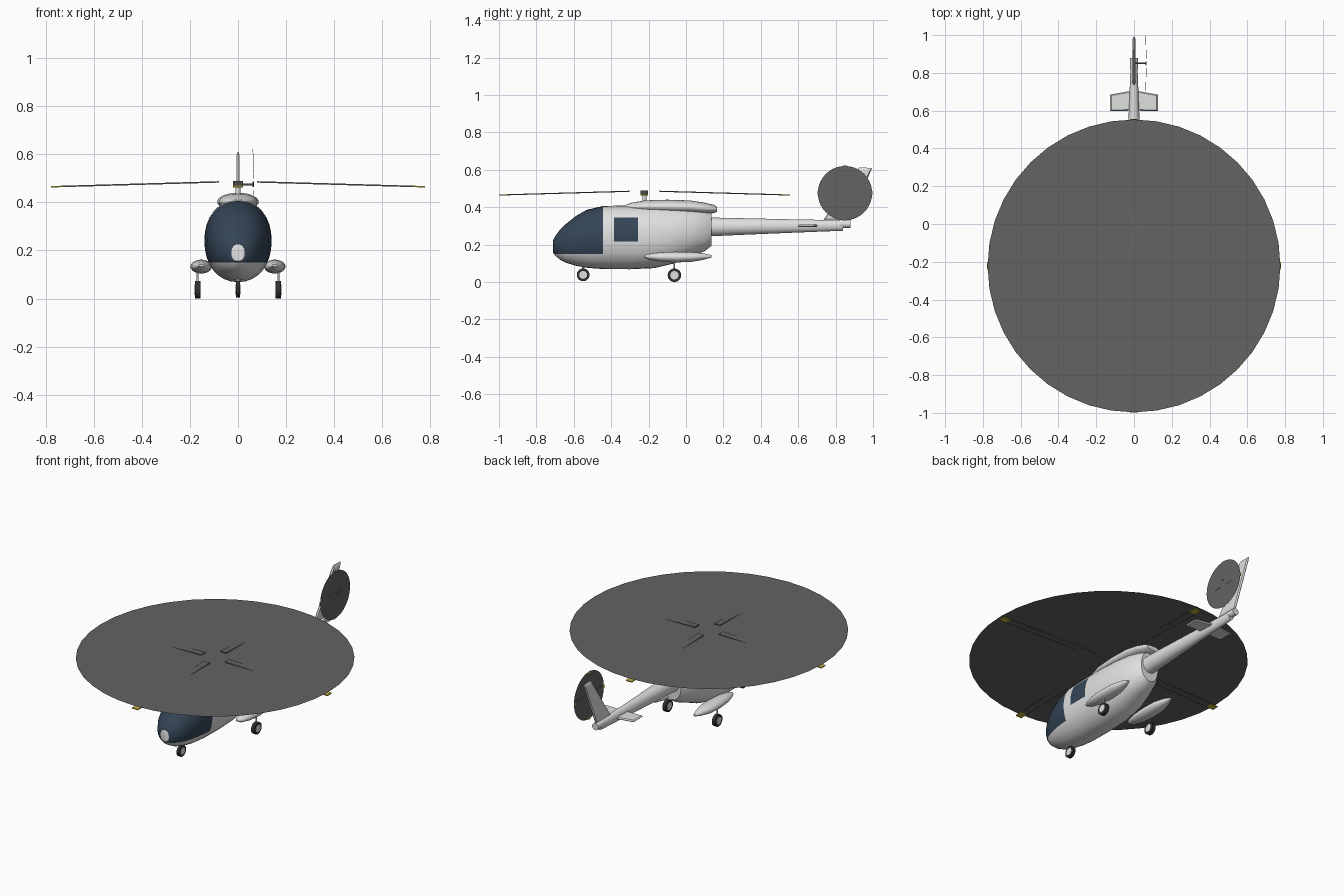
import bpy, bmesh, math
from mathutils import Matrix, Vector

cube = bpy.data.objects.get("Cube")
if cube:
    bpy.data.objects.remove(cube)


def material(name, r, g, b):
    m = bpy.data.materials.new(name)
    m.use_nodes = True
    m.diffuse_color = (r, g, b, 1)
    m.node_tree.nodes["Principled BSDF"].inputs["Base Color"].default_value = (r, g, b, 1)
    return m


paint = material("pale grey paint", .74, .75, .74)
glass = material("dark blue glass", .034, .058, .092)
rotor_grey = material("rotor grey", .125, .125, .125)
yellow = material("tip yellow", .55, .45, .05)
rubber = material("tyre rubber", .03, .03, .03)


def finish(bm, name, mats, angle=35, matrix=None):
    bmesh.ops.recalc_face_normals(bm, faces=bm.faces)
    mesh = bpy.data.meshes.new(name)
    bm.to_mesh(mesh)
    bm.free()
    for m in mats:
        mesh.materials.append(m)
    mesh.shade_smooth()
    mesh.set_sharp_from_angle(angle=math.radians(angle))
    obj = bpy.data.objects.new(name, mesh)
    if matrix:
        obj.matrix_world = matrix
    bpy.context.collection.objects.link(obj)
    return obj


def loft(stations, x=0, sides=28, power=1.0):
    """Rounded body through stations of (y, bottom, top, half width)."""
    bm = bmesh.new()
    rings = []
    for y, low, high, half in stations:
        ring = []
        for i in range(sides):
            a = math.tau * i / sides
            c, s = math.cos(a), math.sin(a)
            c = math.copysign(abs(c) ** power, c)
            s = math.copysign(abs(s) ** power, s)
            ring.append(bm.verts.new((x + half * c, y, (low + high) / 2 + s * (high - low) / 2)))
        rings.append(ring)
    for a, b in zip(rings, rings[1:]):
        for i in range(sides):
            j = (i + 1) % sides
            bm.faces.new((a[i], a[j], b[j], b[i]))
    bm.faces.new(rings[0])
    bm.faces.new(rings[-1])
    return bm


def cylinder(name, mat, radius, start, end, sides=24):
    start, end = Vector(start), Vector(end)
    axis = end - start
    bm = bmesh.new()
    bmesh.ops.create_cone(bm, cap_ends=True, segments=sides, radius1=radius, radius2=radius, depth=axis.length)
    turn = axis.to_track_quat('Z', 'Y').to_matrix().to_4x4()
    return finish(bm, name, [mat], matrix=Matrix.Translation((start + end) / 2) @ turn)


def panel(name, outline, thickness, place):
    """Flat tapered surface with a diamond-like thin section."""
    bm = bmesh.new()
    centre = sum((Vector(p) for p in outline), Vector((0, 0))) / len(outline)
    rim = [bm.verts.new(place(u, v, 0)) for u, v in outline]
    for side in (-1, 1):
        inner = []
        for p in outline:
            q = Vector(p).lerp(centre, .12)
            inner.append(bm.verts.new(place(q.x, q.y, side * thickness / 2)))
        bm.faces.new(inner)
        for i in range(len(rim)):
            j = (i + 1) % len(rim)
            bm.faces.new((rim[i], rim[j], inner[j], inner[i]))
    return finish(bm, name, [paint], 20)


def rotor(name, matrix, disc_radius, root, tip, mark, chord, thick, z_root, z_tip):
    """Four drooping blades with painted ends, plus the swept disc."""
    bm = bmesh.new()
    for k in range(4):
        turn = Matrix.Rotation(k * math.pi / 2, 3, 'Z')
        rings = []
        for r in (root, tip - mark, tip):
            z = z_root + (z_tip - z_root) * (r - root) / (tip - root)
            rings.append([bm.verts.new(turn @ Vector((r, sy * chord / 2, z + sz * thick / 2)))
                          for sy, sz in ((-1, -1), (1, -1), (1, 1), (-1, 1))])
        bm.faces.new(rings[0])
        bm.faces.new(rings[2]).material_index = 1
        for part in range(2):
            for i in range(4):
                j = (i + 1) % 4
                a, b = rings[part], rings[part + 1]
                bm.faces.new((a[i], a[j], b[j], b[i])).material_index = part
    finish(bm, name + "_blades", [rotor_grey, yellow], 20, matrix)
    bm = bmesh.new()
    bmesh.ops.create_circle(bm, cap_ends=True, segments=40, radius=disc_radius)
    finish(bm, name + "_disc", [rotor_grey], matrix=matrix)


# Fuselage with canopy and side windows cut in
bm = loft([(-.71, .155, .225, .028), (-.698, .14, .247, .05), (-.675, .12, .278, .074),
           (-.64, .102, .312, .096), (-.59, .087, .352, .114), (-.53, .076, .386, .129),
           (-.445, .069, .406, .138), (-.3, .068, .41, .14), (-.17, .074, .41, .14),
           (-.06, .1, .405, .132), (.03, .138, .397, .112), (.1, .165, .385, .085),
           (.135, .192, .37, .06)], sides=32, power=.94)
front, sill = -.445, .15
win_y, win_z = (-.385, -.257), (.217, .345)
for axis, cuts in (((0, 1, 0), win_y), ((0, 0, 1), win_z + (sill,))):
    for value in cuts:
        bmesh.ops.bisect_plane(bm, geom=bm.verts[:] + bm.edges[:] + bm.faces[:],
                               plane_co=Vector(axis) * value, plane_no=axis)
for f in bm.faces:
    c = f.calc_center_median()
    canopy = -.709 < c.y < front and c.z > sill
    window = win_y[0] < c.y < win_y[1] and win_z[0] < c.z < win_z[1]
    f.material_index = int(canopy or window)
finish(bm, "fuselage", [paint, glass])

# Engine cowl
finish(loft([(-.33, .395, .41, .03), (-.29, .38, .424, .06), (-.22, .37, .436, .078),
             (-.1, .365, .44, .086), (.02, .365, .436, .086), (.1, .365, .424, .076),
             (.15, .368, .412, .06), (.166, .375, .402, .045)]), "engine_cowl", [paint])

# Tail boom and its end cap
finish(loft([(.1, .243, .345, .05), (.3, .252, .341, .042), (.56, .263, .335, .029),
             (.84, .274, .33, .018)]), "tail_boom", [paint])
cylinder("tail_end", paint, .021, (0, .82, .31), (0, .88, .31))

# Fin and stabilisers
panel("tail_fin", [(.73, .325), (.875, .325), (.995, .61), (.925, .612)], .014, lambda u, v, w: (w, u, v))
for label, s in (("left", 1), ("right", -1)):
    panel(label + "_stabiliser", [(.015, .6), (.015, .705), (.127, .685), (.127, .597)], .012,
          lambda u, v, w: (s * u, v, .3 + w))

# Mast and rotors
cylinder("rotor_mast", paint, .01, (0, -.222, .42), (0, -.222, .478))
rotor("main_rotor", Matrix.Translation((0, -.222, .482)), .775, .08, .777, .05, .04, .006, .003, -.017)
rotor("tail_rotor", Matrix.Translation((.064, .85, .475)) @ Matrix.Rotation(math.pi / 2, 4, 'Y'),
      .145, .025, .147, .012, .022, .002, .001, -.002)
cylinder("tail_rotor_shaft", rotor_grey, .004, (0, .85, .475), (.063, .85, .475), 12)


# Wheels and side pods
def wheel(name, x, y, z, radius, half):
    cylinder(name + "_tyre", rubber, radius, (x - half, y, z), (x + half, y, z))
    cylinder(name + "_hub", paint, radius * .62, (x - half - .002, y, z), (x + half + .002, y, z))


wheel("nose_wheel", 0, -.55, .038, .034, .009)
cylinder("nose_strut", paint, .005, (0, -.55, .06), (0, -.55, .1), 12)
for label, s in (("left", 1), ("right", -1)):
    wheel(label + "_main_wheel", s * .168, -.062, .036, .036, .011)
    cylinder(label + "_main_strut", paint, .004, (s * .168, -.062, .06), (s * .168, -.062, .12), 12)
    finish(loft([(-.225, .133, .142, .012), (-.2, .12, .15, .025), (-.14, .109, .158, .04),
                 (-.06, .104, .162, .045), (.03, .108, .16, .042), (.09, .118, .154, .026),
                 (.135, .13, .143, .008)], x=s * .153, sides=20), label + "_side_pod", [paint])
